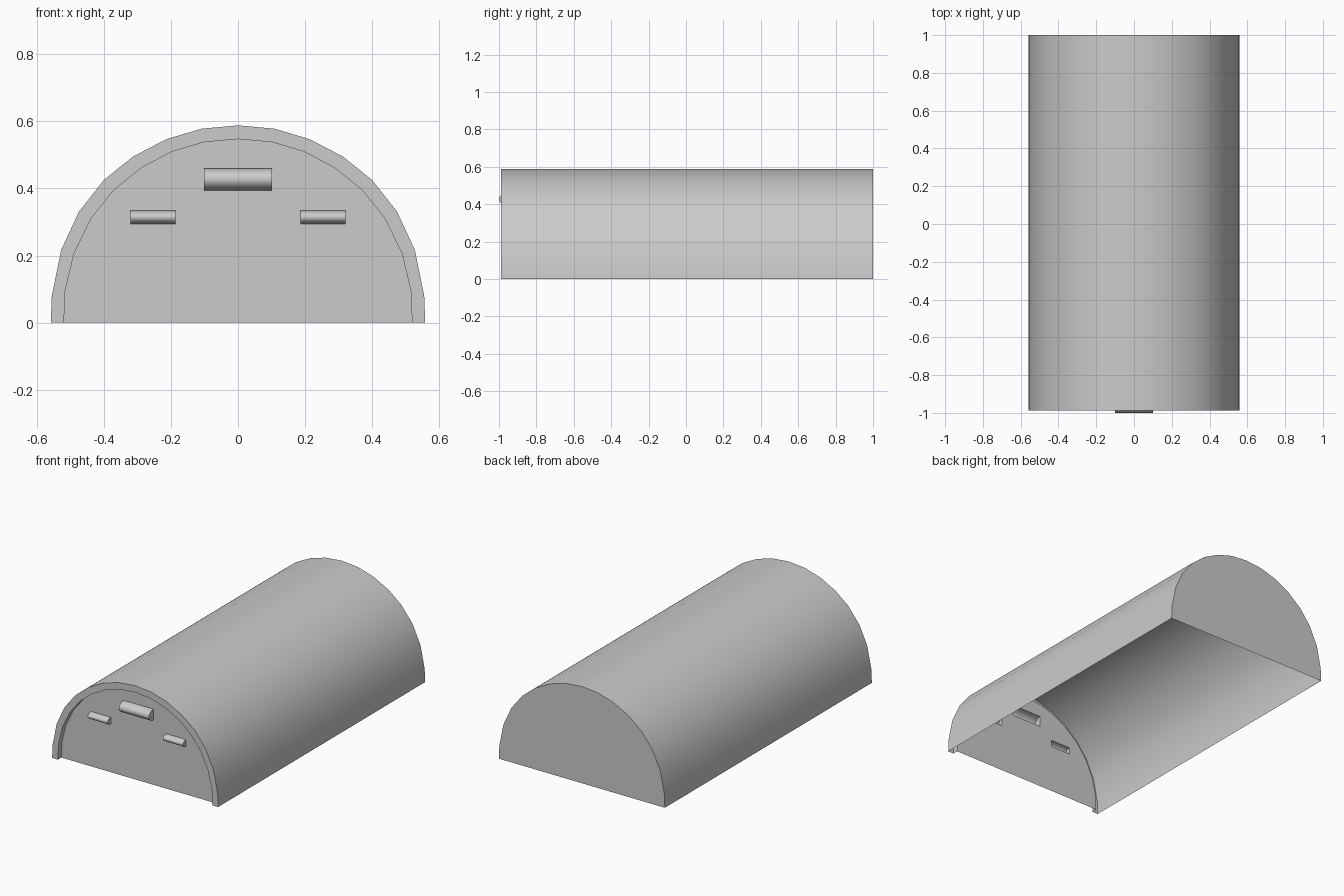
import bpy, bmesh, math

if "Cube" in bpy.data.objects:
    bpy.data.objects.remove(bpy.data.objects["Cube"])

FRONT, WALL, BACK = -0.988, -0.955, 1.0

# right half of each arch, from ground to crown (x, z)
OUTER = [(0.558, 0), (0.555, 0.08), (0.527, 0.217), (0.474, 0.331), (0.4, 0.425),
         (0.313, 0.495), (0.213, 0.547), (0.109, 0.578), (0, 0.588)]
INNER = [(0.519, 0), (0.515, 0.095), (0.489, 0.205), (0.438, 0.31), (0.37, 0.395),
         (0.29, 0.46), (0.198, 0.509), (0.102, 0.538), (0, 0.547)]

# lamp hoods: centre x, centre z, half width, half height, depth
LAMPS = {"centre_lamp": (0, 0.427, 0.101, 0.033, 0.045),
         "left_lamp": (-0.253, 0.314, 0.067, 0.02, 0.032),
         "right_lamp": (0.253, 0.314, 0.067, 0.02, 0.032)}


def arch(half):
    """Full arch from left foot over the crown to right foot."""
    return [(-x, z) for x, z in half] + list(reversed(half[:-1]))


def loft(bm, loops):
    """Skin open loops of points; return the vertex rows."""
    rows = [[bm.verts.new(p) for p in loop] for loop in loops]
    for a, b in zip(rows, rows[1:]):
        for i in range(len(a) - 1):
            bm.faces.new((a[i], a[i + 1], b[i + 1], b[i]))
    return rows


def finish(bm, name):
    mesh = bpy.data.meshes.new(name)
    bm.to_mesh(mesh)
    bm.free()
    ob = bpy.data.objects.new(name, mesh)
    bpy.context.collection.objects.link(ob)
    bpy.ops.object.select_all(action='DESELECT')
    ob.select_set(True)
    bpy.context.view_layer.objects.active = ob
    bpy.ops.object.shade_smooth_by_angle(angle=math.radians(35))
    return ob


def at_y(profile, y):
    return [(x, y, z) for x, z in profile]


outer, inner = arch(OUTER), arch(INNER)

# arched shell with front rim and back wall, open underneath
bm = bmesh.new()
rows = loft(bm, [at_y(inner, WALL), at_y(inner, FRONT), at_y(outer, FRONT), at_y(outer, BACK)])
bm.faces.new(rows[-1])
finish(bm, "arched_shell")

# recessed front wall with an opening behind each lamp hood
bm = bmesh.new()
outlines = [inner]
for cx, cz, w, h, d in LAMPS.values():
    outlines.append([(cx - w, cz - h), (cx + w, cz - h), (cx + w, cz + h), (cx - w, cz + h)])
edges = []
for outline in outlines:
    vs = [bm.verts.new(p) for p in at_y(outline, WALL)]
    edges += [bm.edges.new((vs[i - 1], vs[i])) for i in range(len(vs))]
bmesh.ops.triangle_fill(bm, edges=edges, use_beauty=True, use_dissolve=False, normal=(0, -1, 0))
for f in bm.faces:
    f.normal_update()
    if f.normal.y > 0:
        f.normal_flip()
finish(bm, "front_wall")

# half-round lamp hoods
for name, (cx, cz, w, h, d) in LAMPS.items():
    arc = [(WALL - d * math.sin(math.pi * k / 12), cz + h * math.cos(math.pi * k / 12))
           for k in range(13)]
    bm = bmesh.new()
    left, right = loft(bm, [[(x, y, z) for y, z in arc] for x in (cx - w, cx + w)])
    bm.faces.new(left[::-1])
    bm.faces.new(right)
    finish(bm, name)
